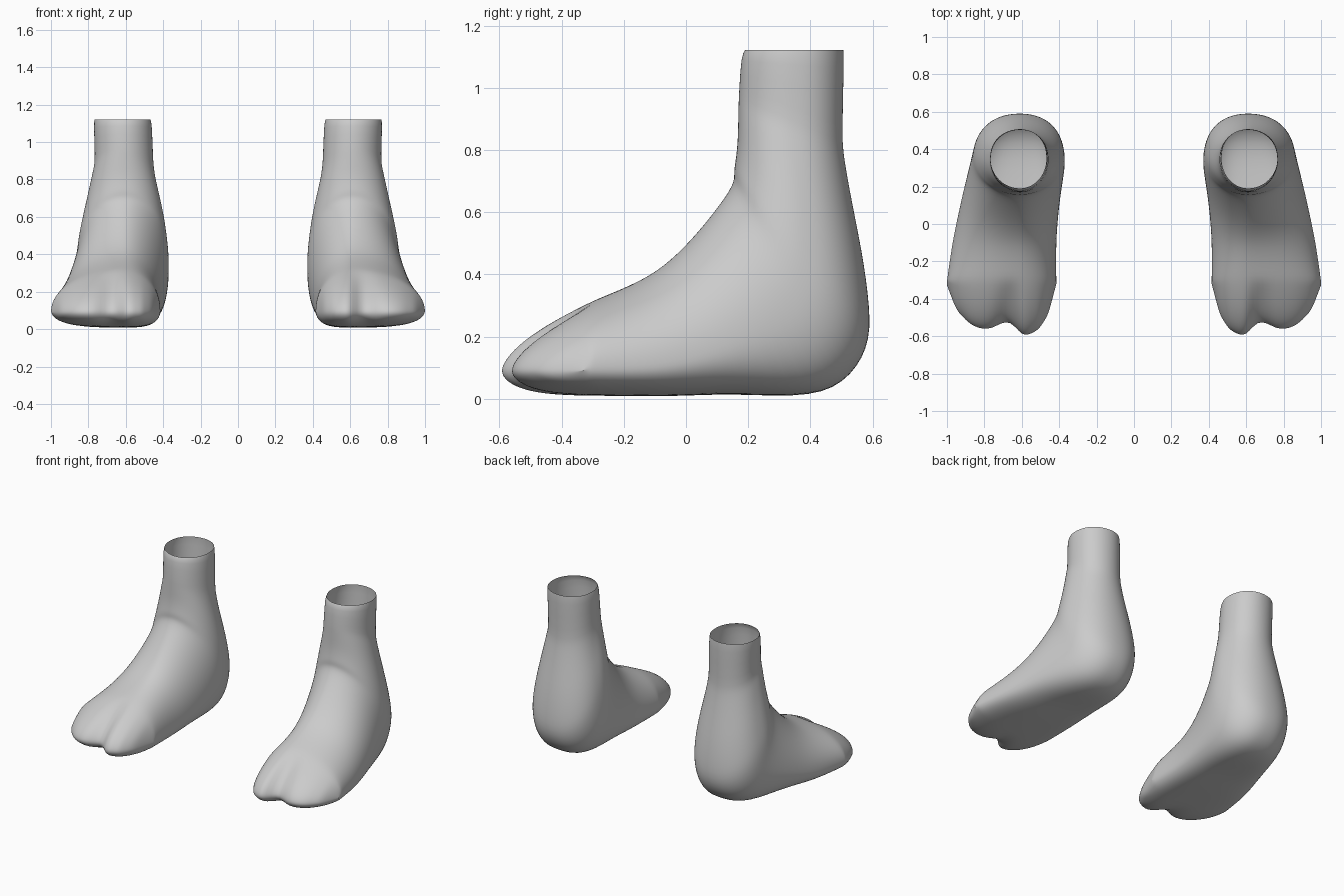
import bpy, bmesh, math

if "Cube" in bpy.data.objects:
    bpy.data.objects.remove(bpy.data.objects["Cube"])

N = 48       # points per ring
STEPS = 3    # rings per section of the foot
RIDGE = 0.61  # x of the instep and shin line

skin = bpy.data.materials.new("plain grey")
skin.diffuse_color = (0.6, 0.6, 0.6, 1)
skin.use_nodes = True
skin.node_tree.nodes["Principled BSDF"].inputs["Base Color"].default_value = skin.diffuse_color

# Plan outline of the toes (x, y), with the cleft beside the big toe
TOES = [(0.41, -0.30), (0.46, -0.49), (0.51, -0.565), (0.575, -0.60), (0.625, -0.575),
        (0.66, -0.52), (0.69, -0.505), (0.72, -0.54), (0.78, -0.57), (0.87, -0.545),
        (0.95, -0.46), (1.01, -0.30)]

# Sections fanning from the instep round the heel to the ankle:
# top y, z, bottom y, z, inner x, outer x, height of widest point, top and bottom roundness
SECTIONS = [
    (-0.30, 0.315, -0.30, 0.010, 0.415, 1.000, 0.30, 1.00, 0.60),
    (-0.12, 0.395, -0.09, 0.008, 0.415, 0.970, 0.26, 1.10, 0.60),
    (0.01, 0.505, 0.13, 0.014, 0.400, 0.930, 0.29, 1.15, 0.64),
    (0.14, 0.670, 0.44, 0.020, 0.370, 0.875, 0.43, 1.05, 0.72),
    (0.155, 0.74, 0.580, 0.16, 0.377, 0.855, 0.49, 1.00, 0.88),
    (0.165, 0.82, 0.580, 0.38, 0.400, 0.825, 0.50, 1.00, 0.95),
    (0.168, 0.91, 0.525, 0.68, 0.440, 0.785, 0.50, 1.00, 1.00),
    (0.170, 0.98, 0.502, 0.85, 0.454, 0.765, 0.50, 1.00, 1.00),
    (0.177, 1.105, 0.509, 1.10, 0.460, 0.772, 0.50, 1.00, 1.00),
    (0.190, 1.122, 0.506, 1.122, 0.468, 0.767, 0.50, 1.00, 1.00),
]


def smooth_sections():
    """Pass a smooth curve through the sections."""
    out = []
    last = len(SECTIONS) - 1
    for i in range(last):
        p0, p1 = SECTIONS[max(i - 1, 0)], SECTIONS[i]
        p2, p3 = SECTIONS[i + 1], SECTIONS[min(i + 2, last)]
        steps = 1 if i >= last - 2 else STEPS
        for k in range(steps):
            t = k / steps
            out.append([b + 0.5 * t * (c - a + t * (2 * a - 5 * b + 4 * c - d + t * (3 * (b - c) + d - a)))
                        for a, b, c, d in zip(p0, p1, p2, p3)])
    return out + [list(SECTIONS[-1])]


def toe_y(x):
    """Front edge of the toes at a given x."""
    for (xa, ya), (xb, yb) in zip(TOES, TOES[1:]):
        if x <= xb:
            t = max(0, (x - xa) / (xb - xa))
            return ya + (yb - ya) * t
    return TOES[-1][1]


def ring_points(ring):
    ty, tz, by, bz, xi, xo, um, pt, pb = ring
    pts = []
    for k in range(N):
        a = 2 * math.pi * k / N
        c, s = math.cos(a), math.sin(a)
        upper = s >= 0
        c = math.copysign(abs(c) ** (pt if upper else pb), c) if abs(c) > 1e-6 else 0
        x = RIDGE + c * ((xo - RIDGE) if c > 0 else (RIDGE - xi))
        u = um + (1 - um) * s if upper else um - um * abs(s) ** 0.85
        pts.append((x, by + (ty - by) * u, bz + (tz - bz) * u))
    return pts


def toe_points(f):
    """Ring moved a fraction f from the ball of the foot to the toe edge."""
    first = list(SECTIONS[0])
    first[8] = 0.6 + 0.4 * f
    mid = 0.09
    pts = []
    for x, y, z in ring_points(first):
        groove = math.exp(-((x - 0.67) / 0.035) ** 2)
        if z > mid:
            z = mid + (z - mid) * (1 - f) ** 0.6 * (1 - 0.25 * groove * f)
        else:
            z = mid + (z - mid) * math.sqrt(1 - f ** 3) * (1 - 0.3 * groove * f)
        pts.append((x, -0.30 + (toe_y(x) + 0.30) * f, z))
    return pts


def build_foot(name, side):
    bm = bmesh.new()
    rows = [toe_points(f) for f in (1, 0.985, 0.94, 0.86, 0.74, 0.58, 0.4, 0.2)]
    rows += [ring_points(r) for r in smooth_sections()]
    loops = [[bm.verts.new((side * x, y, z)) for x, y, z in row] for row in rows]
    for a, b in zip(loops, loops[1:]):
        for k in range(N):
            j = (k + 1) % N
            bm.faces.new((a[k], a[j], b[j], b[k]))
    # close the toe edge by welding its upper and lower halves
    bmesh.ops.remove_doubles(bm, verts=loops[0], dist=0.0005)
    bmesh.ops.dissolve_degenerate(bm, edges=bm.edges[:], dist=0.0001)
    bmesh.ops.recalc_face_normals(bm, faces=bm.faces[:])
    for face in bm.faces:
        face.smooth = True
    mesh = bpy.data.meshes.new(name)
    bm.to_mesh(mesh)
    bm.free()
    mesh.materials.append(skin)
    obj = bpy.data.objects.new(name, mesh)
    bpy.context.collection.objects.link(obj)
    sub = obj.modifiers.new("soften", 'SUBSURF')
    sub.levels = sub.render_levels = 1


build_foot("left_foot", 1)
build_foot("right_foot", -1)
